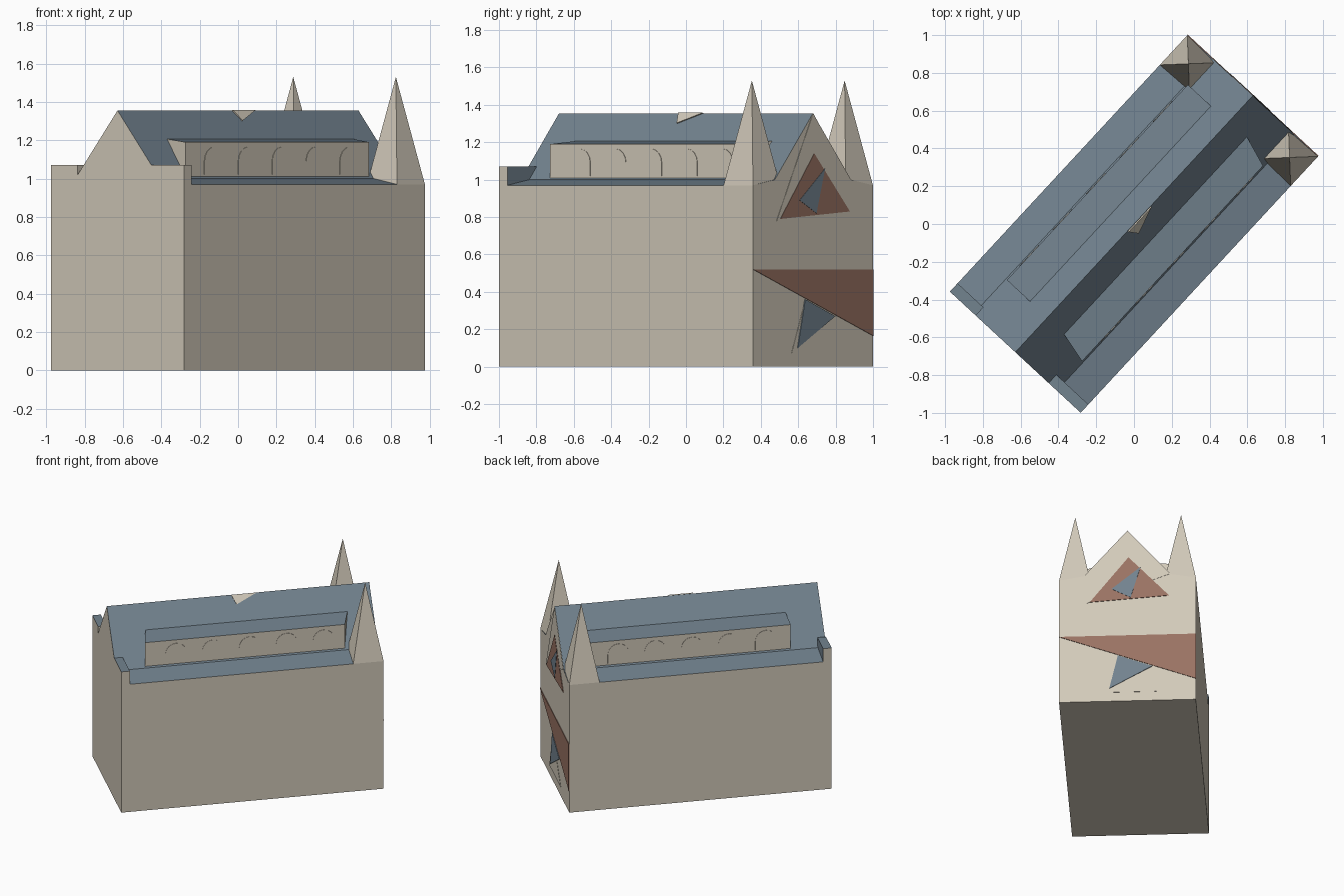
import bpy, math
from mathutils import Matrix

if "Cube" in bpy.data.objects:
    bpy.data.objects.remove(bpy.data.objects["Cube"])

TURN = math.radians(47.2)
ROT = Matrix.Rotation(TURN, 4, 'Z')
L, W = 0.925, 0.472          # half length and half width
EAVE, RIDGE = 0.97, 1.355


def material(name, rgb):
    m = bpy.data.materials.new(name)
    m.diffuse_color = (*rgb, 1)
    m.use_nodes = True
    m.node_tree.nodes["Principled BSDF"].inputs["Base Color"].default_value = m.diffuse_color
    return m


STONE = material("pale stone", (0.645, 0.59, 0.49))
SLATE = material("blue slate", (0.17, 0.227, 0.275))
BRICK = material("red brown", (0.323, 0.171, 0.125))


def build(name, verts, faces, mats, rule=None):
    """Mesh in building axes; rule(normal) picks the material index."""
    me = bpy.data.meshes.new(name)
    me.from_pydata(verts, [], faces)
    for m in mats:
        me.materials.append(m)
    ob = bpy.data.objects.new(name, me)
    bpy.context.collection.objects.link(ob)
    import bmesh
    bm = bmesh.new()
    bm.from_mesh(me)
    bmesh.ops.recalc_face_normals(bm, faces=bm.faces)
    bm.normal_update()
    if rule:
        for f in bm.faces:
            f.material_index = rule(f.normal)
    bm.to_mesh(me)
    bm.free()
    ob.matrix_world = ROT
    return ob


def prism(name, a, b, mats, rule=None):
    """Solid between two matching outlines."""
    n = len(a)
    sides = [(i, (i + 1) % n, n + (i + 1) % n, n + i) for i in range(n)]
    faces = [tuple(range(n)), tuple(range(n, 2 * n))] + sides
    return build(name, list(a) + list(b), faces, mats, rule)


def extrude_x(name, outline, x0, x1, mats, rule=None):
    return prism(name, [(x0, y, z) for y, z in outline],
                 [(x1, y, z) for y, z in outline], mats, rule)


def slate_top(n):
    return 1 if n.z > 0.05 else 0


# Main hall: walls, shallow aisle roofs and steep central roof
hall = [(-W, 0), (W, 0), (W, EAVE), (0.3, 1.0), (0, RIDGE), (-0.3, 1.0), (-W, EAVE)]
extrude_x("hall", hall, -L, L, [STONE, SLATE], slate_top)

# Upper window walls on both slopes, slate on top
for side, x_out, x_in in ((-1, (-0.72, 0.69), (-0.68, 0.745)),
                          (1, (-0.675, 0.735), (-0.675, 0.735))):
    ends = []
    for k in (0, 1):
        ends.append([(x_out[k], side * 0.292, 0.99), (x_out[k], side * 0.292, 1.19),
                     (x_in[k], side * 0.125, 1.207), (x_in[k], side * 0.125, 0.99)])
    prism("upper_wall", ends[0], ends[1], [STONE, SLATE], slate_top)
    # Round-headed window panels
    for i in range(5):
        cx = -0.5 + 0.26 * i
        arch = [(cx + 0.075 * math.cos(t * math.pi / 8),
                 1.09 + 0.075 * math.sin(t * math.pi / 8)) for t in range(9)]
        arch += [(cx - 0.075, 1.02), (cx + 0.075, 1.02)]
        prism("arched_window", [(x, side * 0.290, z) for x, z in arch],
              [(x, side * 0.295, z) for x, z in arch], [STONE])

# Corner parapet blocks on the plain end
for y_in, y_out in ((-0.24, -W), (0.285, W)):
    block = [(y_in, 0.95), (y_out, 0.95), (y_out, 1.07), (y_in, 1.07)]
    extrude_x("parapet_block", block, -L, -L + 0.06, [STONE, SLATE],
              lambda n: 1 if n.z > 0.5 or n.x > 0.5 else 0)

# Corner spires on the decorated end
s = 0.107
for side in (-1, 1):
    cx, cy = L - s, side * (W - s)
    base = [(cx - s, cy - s, EAVE), (cx + s, cy - s, EAVE),
            (cx + s, cy + s, EAVE), (cx - s, cy + s, EAVE)]
    build("spire", base + [(cx, cy, 1.53)],
          [(0, 1, 2, 3), (0, 1, 4), (1, 2, 4), (2, 3, 4), (3, 0, 4)], [STONE])

# Triangular plates layered on the decorated end
PLATES = (
    ("gable_panel", STONE, 0.002, ((0.0, 1.355), (-0.287, 0.78), (0.287, 1.0))),
    ("gable_brick", BRICK, 0.004, ((0.007, 1.14), (-0.26, 0.79), (0.287, 0.83))),
    ("gable_window", SLATE, 0.006, ((0.09, 1.06), (-0.11, 0.89), (0.022, 0.82))),
    ("door_panel", STONE, 0.002, ((-0.06, 0.36), (-0.17, 0.07), (0.2, 0.07))),
    ("band_brick", BRICK, 0.004, ((-W, 0.52), (W, 0.52), (W, 0.165))),
    ("door_window", SLATE, 0.006, ((-0.066, 0.36), (0.17, 0.27), (-0.125, 0.10))),
)
for name, mat, thick, pts in PLATES:
    extrude_x(name, pts, L - 0.001, L + thick, [mat])

# Small stone chip on the ridge
chip = [(-0.05, -0.002, RIDGE), (0.128, -0.002, RIDGE), (-0.02, -0.047, 1.30)]
prism("ridge_chip", chip, [(x, y - 0.006, z + 0.003) for x, y, z in chip], [STONE])
